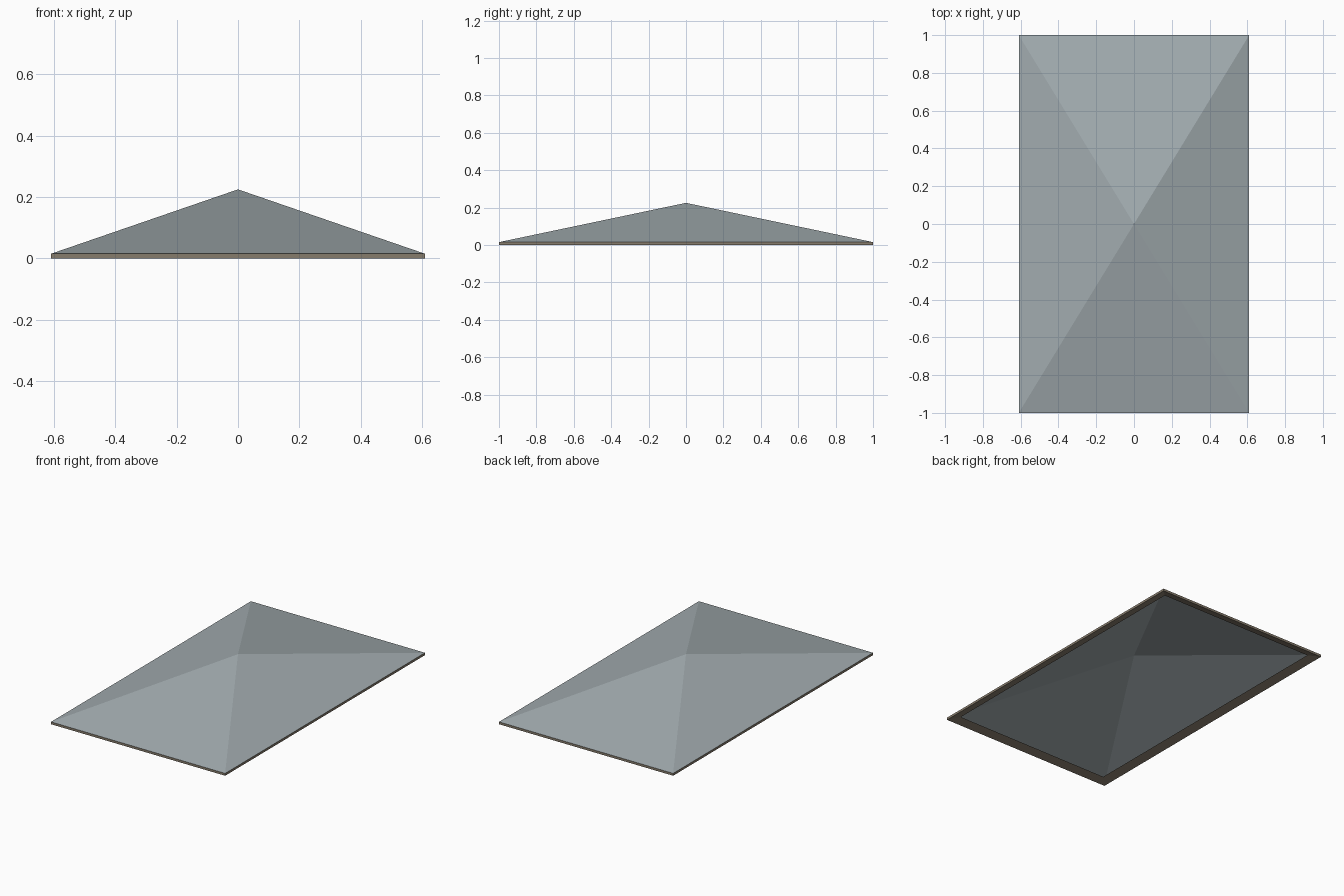
import bpy, bmesh

if "Cube" in bpy.data.objects:
    bpy.data.objects.remove(bpy.data.objects["Cube"])

HX, HY = 0.61, 1.0      # half sizes
RIM, APEX = 0.015, 0.225
INSET = 0.058           # width of the lip under the roof


def loop(bm, inset, z):
    x, y = HX - inset, HY - inset
    return [bm.verts.new((sx * x, sy * y, z))
            for sx, sy in ((-1, -1), (1, -1), (1, 1), (-1, 1))]


def bridge(bm, a, b):
    for i in range(4):
        j = (i + 1) % 4
        bm.faces.new((a[i], a[j], b[j], b[i]))


def finish(bm, name, color):
    bmesh.ops.recalc_face_normals(bm, faces=bm.faces)
    me = bpy.data.meshes.new(name)
    bm.to_mesh(me)
    bm.free()
    ob = bpy.data.objects.new(name, me)
    bpy.context.collection.objects.link(ob)
    mat = bpy.data.materials.new(name + "_material")
    mat.diffuse_color = color
    mat.use_nodes = True
    mat.node_tree.nodes["Principled BSDF"].inputs["Base Color"].default_value = mat.diffuse_color
    me.materials.append(mat)


# Roof: shallow four-sided pyramid shell, open underneath
bm = bmesh.new()
base = loop(bm, 0, RIM)
tip = bm.verts.new((0, 0, APEX))
for i in range(4):
    bm.faces.new((base[i], base[(i + 1) % 4], tip))
finish(bm, "roof", (0.36, 0.41, 0.43, 1))

# Eaves: thin rim with an underside sloping up and inwards
bm = bmesh.new()
top, bottom, inner = loop(bm, 0, RIM), loop(bm, 0, 0), loop(bm, INSET, RIM)
bridge(bm, bottom, top)
bridge(bm, inner, bottom)
bridge(bm, top, inner)
finish(bm, "eaves_rim", (0.24, 0.20, 0.15, 1))
